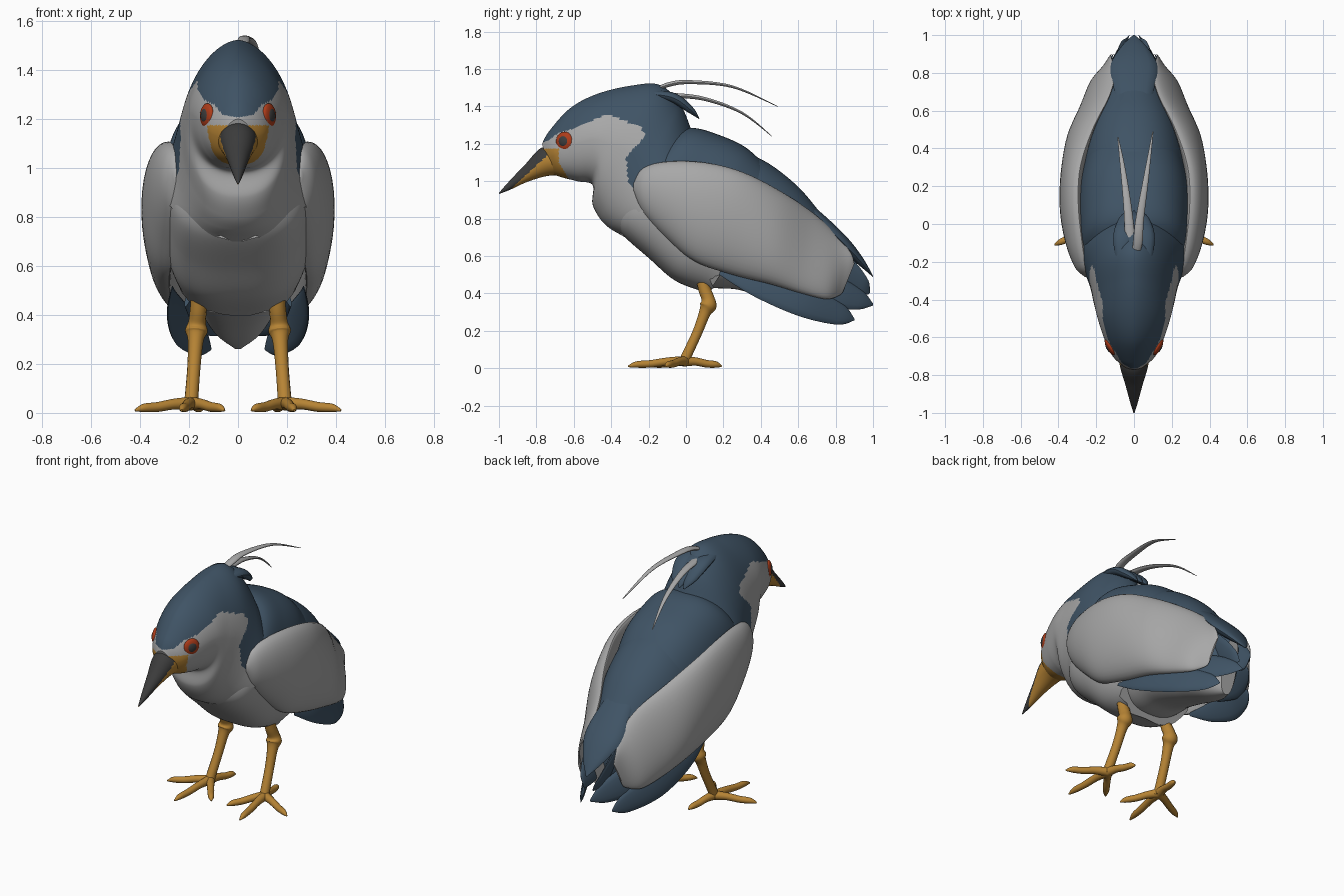
import bpy, math, random
from mathutils import Vector

random.seed(4)
cube = bpy.data.objects.get("Cube")
if cube:
    bpy.data.objects.remove(cube, do_unlink=True)


def material(name, rgb):
    m = bpy.data.materials.new(name)
    m.use_nodes = True
    m.diffuse_color = (*rgb, 1)
    bsdf = m.node_tree.nodes["Principled BSDF"]
    bsdf.inputs["Base Color"].default_value = (*rgb, 1)
    bsdf.inputs["Roughness"].default_value = 0.8
    return m


SLATE = material("slate blue", (0.05, 0.087, 0.13))
GREY = material("pale grey", (0.39, 0.39, 0.39))
ORANGE = material("leg ochre", (0.47, 0.23, 0.035))
DARK = material("bill charcoal", (0.045, 0.045, 0.045))
RED = material("iris red", (0.42, 0.045, 0.01))


def spline(stations, steps):
    """Smoothly interpolate tuples of numbers."""
    out, n = [], len(stations)
    for i in range(n - 1):
        a, b, c, d = (stations[min(max(i + k, 0), n - 1)] for k in (-1, 0, 1, 2))
        for s in range(steps):
            t = s / steps
            out.append([q + t / 2 * (r - p + t * (2 * p - 5 * q + 4 * r - u + t * (3 * (q - r) + u - p)))
                        for p, q, r, u in zip(a, b, c, d)])
    out.append(list(stations[-1]))
    return out


def loft(name, rings, mats, rule=None, mirror=False):
    """Skin closed rings, cap both ends and colour the side faces by a rule."""
    n = len(rings[0])
    verts = [v for ring in rings for v in ring]
    faces = [(i * n + j, i * n + (j + 1) % n, (i + 1) * n + (j + 1) % n, (i + 1) * n + j)
             for i in range(len(rings) - 1) for j in range(n)]
    faces += [tuple(reversed(range(n))), tuple(range(len(verts) - n, len(verts)))]
    mesh = bpy.data.meshes.new(name)
    mesh.from_pydata(verts, [], faces)
    ob = bpy.data.objects.new(name, mesh)
    bpy.context.collection.objects.link(ob)
    for m in mats:
        mesh.materials.append(m)
    if rule:
        for p in mesh.polygons:
            p.material_index = rule(p.center) if len(p.vertices) == 4 else 1
    finish(ob, mirror)


def finish(ob, mirror):
    bpy.ops.object.select_all(action='DESELECT')
    ob.select_set(True)
    bpy.context.view_layer.objects.active = ob
    bpy.ops.object.mode_set(mode='EDIT')
    bpy.ops.mesh.select_all(action='SELECT')
    bpy.ops.mesh.normals_make_consistent(inside=False)
    bpy.ops.object.mode_set(mode='OBJECT')
    bpy.ops.object.shade_smooth_by_angle(angle=math.radians(40))
    if mirror:
        mod = ob.modifiers.new("Mirror", 'MIRROR')
        mod.use_mirror_merge = False


def power(v, e):
    return math.copysign(abs(v) ** e, v)


def hull_rings(stations, steps, n, teeth=0, up=1, low=1):
    """Rings from (top y, top z, bottom y, bottom z, half width); up and low set the roundness."""
    rings = []
    for ty, tz, by, bz, w in spline(stations, steps):
        top, bot = Vector((0, ty, tz)), Vector((0, by, bz))
        mid, half = (top + bot) / 2, (top - bot) / 2
        ring = []
        for j in range(n):
            a = math.tau * j / n
            e = up if math.cos(a) > 0 else low
            ring.append(mid + half * power(math.cos(a), e) + Vector((w * power(math.sin(a), e), 0, 0)))
        rings.append(ring)
    if teeth:  # ragged feather hem along the lower half
        for j in range(n // 4, 3 * n // 4):
            d = (rings[-1][j] - rings[-2][j]).normalized()
            rings[-1][j] += d * teeth * random.uniform(.6, 1) * abs((j % 8) / 4 - 1)
    return rings


def tube(name, pts, mats, flat=1, side=(1, 0, 0), mirror=False, n=14, steps=6):
    """Tapered tube or flat blade through (x, y, z, radius) points."""
    path = spline(pts, steps)
    rings = []
    for i, p in enumerate(path):
        d = Vector(path[min(i + 1, len(path) - 1)][:3]) - Vector(path[max(i - 1, 0)][:3])
        u = Vector(side)
        u = (u - d * (u.dot(d) / d.length_squared)).normalized()
        v = d.normalized().cross(u)
        rings.append([Vector(p[:3]) + max(p[3], .002) * (u * math.cos(a) + v * math.sin(a) * flat)
                      for a in (math.tau * j / n for j in range(n))])
    loft(name, rings, mats, mirror=mirror)


def level(x, pts):
    """Piecewise linear lookup."""
    for (a, p), (b, q) in zip(pts, pts[1:]):
        if x <= b:
            return p + (q - p) * max(0, x - a) / (b - a)
    return pts[-1][1]


def plumage(c):
    """Slate cap and back, grey face and underside, ochre lore."""
    if c.y < -.68 + max(0, 1.1 - c.z) * .6 and c.z < 1.175:
        return 2
    cap = level(c.y, [(-.8, 1.2), (-.74, 1.215), (-.68, 1.26), (-.6, 1.28), (-.42, 1.36), (-.24, 1.29), (-.2, 1.2)])
    nape = level(c.z, [(.9, -.27), (1, -.31), (1.13, -.32), (1.25, -.21)])
    back = level(c.y, [(-.3, .97), (.1, .75), (.5, .6), (.74, .52), (.82, .36)])
    return 0 if c.z > cap or (c.y > nape and c.z > back) else 1


# Head and neck, breast, and rear body overlap with ragged hems
COAT = [SLATE, GREY, ORANGE]
loft("head_and_neck", hull_rings([
    (-.77, 1.20, -.72, 1.04, .06), (-.73, 1.27, -.66, 1.02, .115), (-.62, 1.39, -.58, 1.00, .16),
    (-.48, 1.465, -.50, .98, .195), (-.30, 1.51, -.50, .88, .215), (-.14, 1.515, -.46, .80, .235),
    (-.03, 1.41, -.41, .75, .26), (.03, 1.27, -.36, .72, .288)], 16, 128, .06, 1.15, .87), COAT, plumage)
loft("breast", hull_rings([
    (-.1, 1.25, -.40, .81, .20), (.03, 1.285, -.34, .715, .278), (.17, 1.25, -.2, .59, .30),
    (.32, 1.18, -.06, .47, .30), (.45, 1.06, .09, .41, .27)], 12, 96, .06, .8, .65), COAT, plumage)
loft("rear_body", hull_rings([
    (.3, 1.165, -.02, .50, .27), (.45, 1.09, .12, .435, .275), (.6, .97, .28, .42, .245),
    (.72, .83, .48, .36, .19), (.82, .71, .68, .29, .14), (.9, .6, .82, .26, .05)],
    12, 96, 0, .9, .8), COAT, plumage)

# Bill with ochre lower base
loft("bill", hull_rings([
    (-.66, 1.18, -.62, 1.03, .09), (-.77, 1.18, -.73, 1.03, .075), (-.86, 1.09, -.84, 1.0, .046),
    (-.95, .995, -.94, .955, .02), (-1, .938, -1, .932, .003)], 14, 48),
    [DARK, ORANGE], lambda c: int(c.z < min(1.16, 1.02 + .93 * (c.y + .87))))


# Eyes
def eye_disc(name, loc, r, squash, mat):
    bpy.ops.mesh.primitive_uv_sphere_add(segments=24, ring_count=12, radius=r)
    ob = bpy.context.object
    ob.name = name
    turn = Vector((.88, -.47, .05)).to_track_quat('Z', 'Y')
    for v in ob.data.vertices:
        v.co.z *= squash
        v.co = turn @ v.co + Vector(loc)
    ob.data.materials.append(mat)
    finish(ob, True)


eye_disc("irises", (.127, -.65, 1.215), .05, .36, RED)
eye_disc("pupils", (.135, -.655, 1.215), .03, .4, DARK)

# Folded wings: (top x y z, bottom x y z, outward bulge)
wing = []
for tx, ty, tz, bx, by, bz, bulge in spline([
        (.25, -.28, .99, .25, -.28, .95, .01), (.255, -.23, 1.07, .25, -.23, .83, .06),
        (.275, -.1, 1.105, .26, -.1, .69, .095), (.295, .1, 1.1, .28, .05, .57, .105),
        (.285, .3, 1.05, .28, .25, .50, .105), (.22, .5, .95, .27, .45, .45, .105),
        (.13, .68, .83, .24, .62, .40, .08), (.10, .8, .72, .20, .75, .37, .06),
        (.12, .88, .62, .15, .82, .39, .02), (.12, .9, .56, .14, .84, .41, .008)], 6):
    top, bot = Vector((tx, ty, tz)), Vector((bx, by, bz))
    ring = []
    for j in range(40):
        a = math.tau * j / 40
        s = math.sin(a) * bulge * (1 if math.sin(a) > 0 else .2)
        ring.append((top + bot) / 2 + (top - bot) / 2 * math.cos(a) + Vector((s, 0, 0)))
    wing.append(ring)
loft("wings", wing, [GREY], mirror=True)

# Flight and tail feathers
BLADES = [
    ("outer_flight_feathers", [(.27, .18, .51, .01), (.27, .38, .44, .06), (.23, .62, .36, .085),
                               (.15, .82, .29, .06), (.11, .9, .26, .005)], (-.3, .3, 1)),
    ("inner_flight_feathers", [(.2, .5, .48, .05), (.14, .75, .42, .09), (.07, .92, .37, .06),
                               (.025, 1.0, .34, .005)], (-.4, .3, 1)),
    ("side_tail_feathers", [(.05, .6, .7, .08), (.06, .8, .54, .1), (.05, .93, .44, .06),
                            (.03, .98, .4, .005)], (.3, 0, 1)),
]
for name, pts, side in BLADES:
    tube(name, pts, [SLATE], .22, side, True)
tube("center_tail_feather", [(0, .5, .97, .08), (0, .68, .83, .1), (0, .83, .68, .125), (0, .93, .575, .075),
                             (0, 1, .49, .005)], [SLATE], .3)

# Nape tuft and long plumes
for x in (-.055, 0, .055):
    tube("nape_tuft", [(x, -.25, 1.47, .03), (x, -.08, 1.45, .055), (x * .8, .02, 1.385, .04),
                       (x * .6, .07, 1.335, .004)], [SLATE], .5)
tube("upper_plume", [(.0, -.2, 1.47, .015), (.02, -.1, 1.515, .025), (.03, .02, 1.53, .022),
                     (.065, .25, 1.505, .014), (.1, .49, 1.4, .003)], [GREY], .5)
tube("lower_plume", [(-.01, -.2, 1.46, .015), (-.02, -.08, 1.46, .026), (-.035, .1, 1.44, .021),
                     (-.06, .3, 1.365, .013), (-.085, .46, 1.24, .003)], [GREY], .5)

# Legs and feet
tube("legs", [(.16, .085, .48, .032), (.162, .1, .42, .034), (.167, .118, .37, .036), (.17, .118, .335, .046),
              (.173, .1, .295, .032), (.18, .06, .19, .027), (.19, .0, .06, .028), (.192, -.01, .025, .03)],
     [ORANGE], mirror=True)
for name, x, y in (("outer_toes", .42, -.11), ("middle_toes", .23, -.31),
                   ("inner_toes", .055, -.19), ("hind_toes", .15, .19)):
    a, b = Vector((.192, -.005)), Vector((x, y))
    path = [(*a.lerp(b, t), z, r) for t, z, r in
            ((0, .038, .028), (.3, .036, .022), (.6, .024, .02), (.85, .02, .017), (1, .01, .004))]
    tube(name, path, [ORANGE], side=(0, 0, 1), mirror=True)
